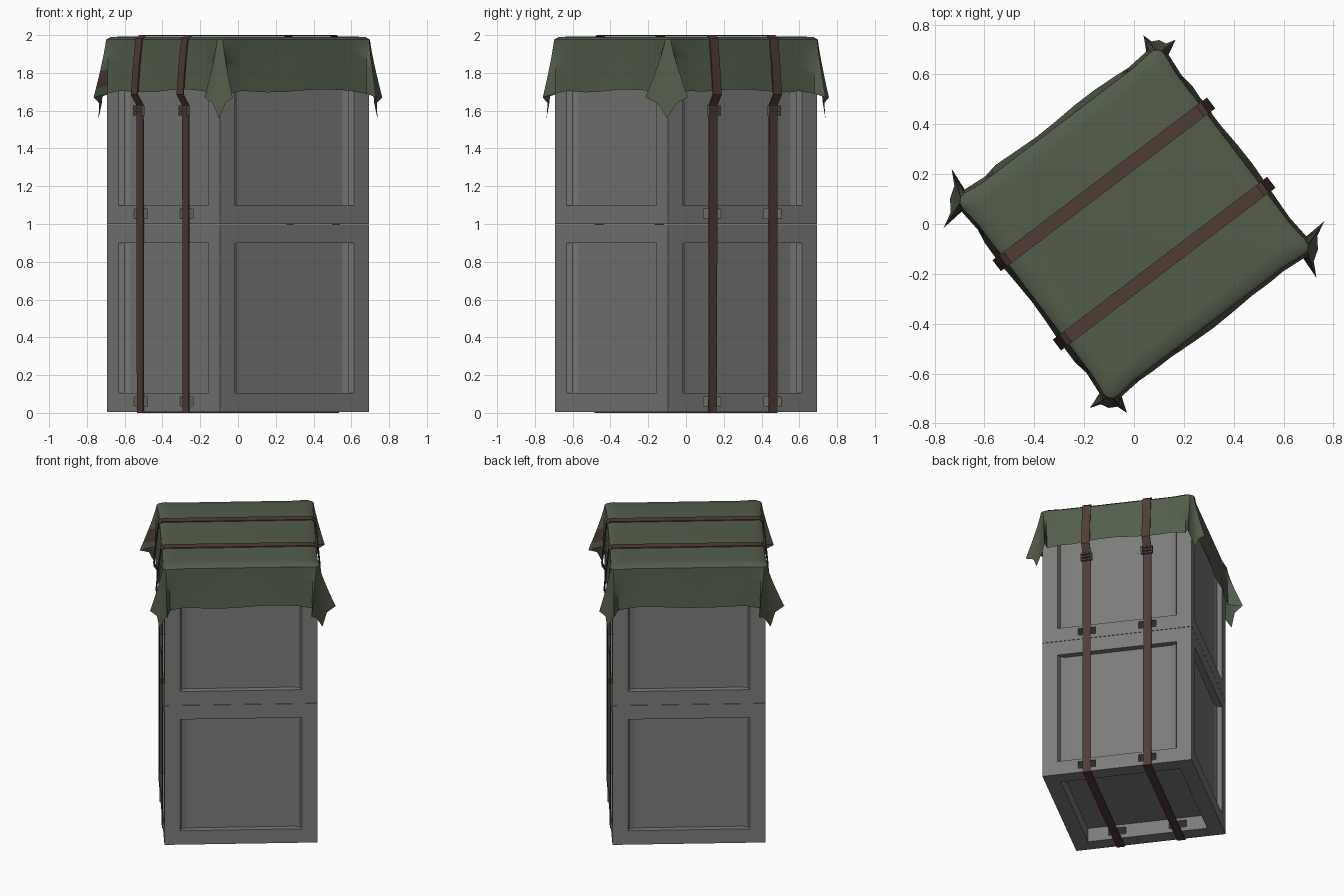
import bpy, bmesh, math
from mathutils import Vector

if "Cube" in bpy.data.objects:
    bpy.data.objects.remove(bpy.data.objects["Cube"])

TURN = math.atan2(0.598, 0.788)   # whole stack is turned about z
H, P = 0.4945, 0.395              # crate half width, panel half width
R2 = math.sqrt(0.5)


def mat(name, rgb):
    m = bpy.data.materials.new(name)
    m.diffuse_color = (*rgb, 1)
    m.use_nodes = True
    m.node_tree.nodes["Principled BSDF"].inputs["Base Color"].default_value = m.diffuse_color
    return m


GREY = mat("crate_grey", (0.2, 0.2, 0.195))
GREEN = mat("canvas_green", (0.085, 0.11, 0.07))
BROWN = mat("strap_brown", (0.08, 0.045, 0.036))
STEEL = mat("buckle_steel", (0.13, 0.12, 0.11))


def finish(bm, name, mats, smooth=None, recalc=True):
    bmesh.ops.remove_doubles(bm, verts=bm.verts, dist=1e-5)
    if recalc:
        bmesh.ops.recalc_face_normals(bm, faces=bm.faces)
    me = bpy.data.meshes.new(name)
    bm.to_mesh(me)
    bm.free()
    ob = bpy.data.objects.new(name, me)
    bpy.context.collection.objects.link(ob)
    for m in mats:
        me.materials.append(m)
    ob.rotation_euler.z = TURN
    if smooth:
        bpy.context.view_layer.objects.active = ob
        ob.select_set(True)
        bpy.ops.object.shade_smooth_by_angle(angle=math.radians(smooth))
        ob.select_set(False)
    return ob


def spin(x, y, k):
    for _ in range(k % 4):
        x, y = -y, x
    return x, y


# ---- crates: recessed side panels, hollow underside, strap slots ----
def crate(name, z0, height):
    bm = bmesh.new()

    def face(pts, k):
        # pts are (along, depth, z) on side k
        bm.faces.new([bm.verts.new((*spin(a, d - H, k), z0 + z * height)) for a, d, z in pts])

    A = [-H, -P, -0.258, -0.142, 0.142, 0.258, P, H]
    Z = [0, 0.03, 0.08, 0.1, 0.9, 1]
    prof = [(-P, 0), (-P + 0.012, 0.03), (-P + 0.045, 0.042)]
    prof += [(-a, d) for a, d in reversed(prof)]
    for k in range(4):
        slotted = k % 2 == 1
        for i in range(7):
            a, b = A[i], A[i + 1]
            for j in range(5):
                c, e = Z[j], Z[j + 1]
                slot = slotted and j == 1 and i in (2, 4)
                if not slot and not (j == 3 and 0 < i < 6):
                    face([(a, 0, c), (b, 0, c), (b, 0, e), (a, 0, e)], k)
                # inner wall of the hollow underside
                if j < 3 and 0 < i < 6 and not slot:
                    face([(a, 0.0995, c), (b, 0.0995, c), (b, 0.0995, e), (a, 0.0995, e)], k)
                if slot:
                    ring = [(a, c), (b, c), (b, e), (a, e)]
                    for (p, q), (r, s) in zip(ring, ring[1:] + ring[:1]):
                        face([(p, 0, q), (r, 0, s), (r, 0.0995, s), (p, 0.0995, q)], k)
        # recessed panel
        for (a, d), (b, e) in zip(prof, prof[1:]):
            face([(a, d, 0.1), (b, e, 0.1), (b, e, 0.9), (a, d, 0.9)], k)
        for z in (0.1, 0.9):
            face([(a, d, z) for a, d in prof], k)
        # underside rim
        face([(-H, 0, 0), (H, 0, 0), (P, 0.0995, 0), (-P, 0.0995, 0)], k)
    for r, z in ((H, 1), (P, 0.1)):
        bm.faces.new([bm.verts.new((*spin(-r, -r, k), z0 + z * height)) for k in range(4)])
    finish(bm, name, [GREY])


crate("lower_crate", 0.006, 0.992)
crate("upper_crate", 1.0, 0.977)


# ---- canvas cover with gathered corners ----
def corner(r, s):
    return (-r + s) * R2, (-r - s) * R2


def quarter(k, width):
    """Points of one corner and the edge after it: (base xy, hem xy, hem z)"""
    out = []

    def add(base, hem, z):
        out.append((spin(*base, k), spin(*hem, k), z))

    add((-0.5, -0.38), (-0.513, -0.36), 1.705)
    half = [((0.69, 0.03), (0.692, 0.045), 1.69),
            ((0.703, 0.014), (0.755, width), 1.67),
            ((0.704, 0.007), (0.735, width * 0.45), 1.64)]
    for b, h, z in half:
        add(corner(b[0], -b[1]), corner(h[0], -h[1]), z)
    add(corner(0.705, 0), corner(0.745, 0), 1.56)
    for b, h, z in reversed(half):
        add(corner(*b), corner(*h), z)
    add((-0.38, -0.5), (-0.36, -0.513), 1.705)
    for i in range(-3, 4):
        x = i * 0.1
        add((x, -0.5), (x, -0.52 - 0.005 * math.cos(i * 1.3 + k)), 1.705 + 0.008 * math.sin(i * 0.9 + k * 2))
    return out


bm = bmesh.new()
loop = [p for k, w in enumerate((0.075, 0.115, 0.065, 0.12)) for p in quarter(k, w)]
rings = [[bm.verts.new((b[0] * s, b[1] * s, z)) for b, h, hz in loop]
         for s, z in ((0.86, 1.993), (0.965, 1.99))]
for f in (0, 0.1, 0.25, 0.4, 0.55, 0.7, 0.85, 1):
    g = f ** 1.2
    rings.append([bm.verts.new((b[0] + (h[0] - b[0]) * g, b[1] + (h[1] - b[1]) * g,
                                1.976 + (hz - 1.976) * f)) for b, h, hz in loop])
n = len(loop)
bm.faces.new(rings[0])
for lev, (up, lo) in enumerate(zip(rings, rings[1:])):
    for i in range(n):
        j = (i + 1) % n
        fc = bm.faces.new([up[i], lo[i], lo[j], up[j]])
        # brown tie patches in the folds of the two side corners
        if (i // 16) in (1, 3) and i % 16 == 6 and lev in (6, 7):
            fc.material_index = 1
finish(bm, "canvas_cover", [GREEN, BROWN], smooth=40)


# ---- straps around the stack ----
outer = [(0.5, 0.0), (0.502, 1.6), (0.504, 1.63), (0.54, 1.685), (0.525, 1.85), (0.508, 1.982), (0.485, 2.0)]
inner = [(0.4946, 0.006), (0.4955, 1.6), (0.497, 1.632), (0.533, 1.687), (0.518, 1.85), (0.502, 1.979), (0.483, 1.994)]


def strap(name, v):
    bm = bmesh.new()
    rows = []
    for path in (outer, inner):
        full = path + [(-u, z) for u, z in reversed(path)]
        rows.append([[bm.verts.new((u, v + s * 0.0275, z)) for u, z in full] for s in (-1, 1)])
    (oa, ob), (ia, ib) = rows
    m = len(oa)
    for i in range(m):
        j = (i + 1) % m
        for p, q in ((oa, ob), (ob, ib), (ib, ia), (ia, oa)):
            bm.faces.new([p[i], p[j], q[j], q[i]])
    finish(bm, name, [BROWN])


# ---- buckles: a three-bar frame on each strap end ----
def buckle(name, side, v):
    bm = bmesh.new()

    def bar(y, z, w, h):
        vs = bmesh.ops.create_cube(bm, size=1)["verts"]
        for p in vs:
            p.co = Vector((side * 0.508 + p.co.x * 0.02, y + p.co.y * w, z + p.co.z * h))
    for z in (1.577, 1.6, 1.623):
        bar(v, z, 0.075, 0.009)
    for s in (-1, 1):
        bar(v + s * 0.034, 1.6, 0.008, 0.054)
    finish(bm, name, [STEEL], recalc=True)


for i, v in enumerate((-0.2, 0.2)):
    strap(f"strap_{i + 1}", v)
    for side, label in ((-1, "near"), (1, "far")):
        buckle(f"buckle_{label}_{i + 1}", side, v)
